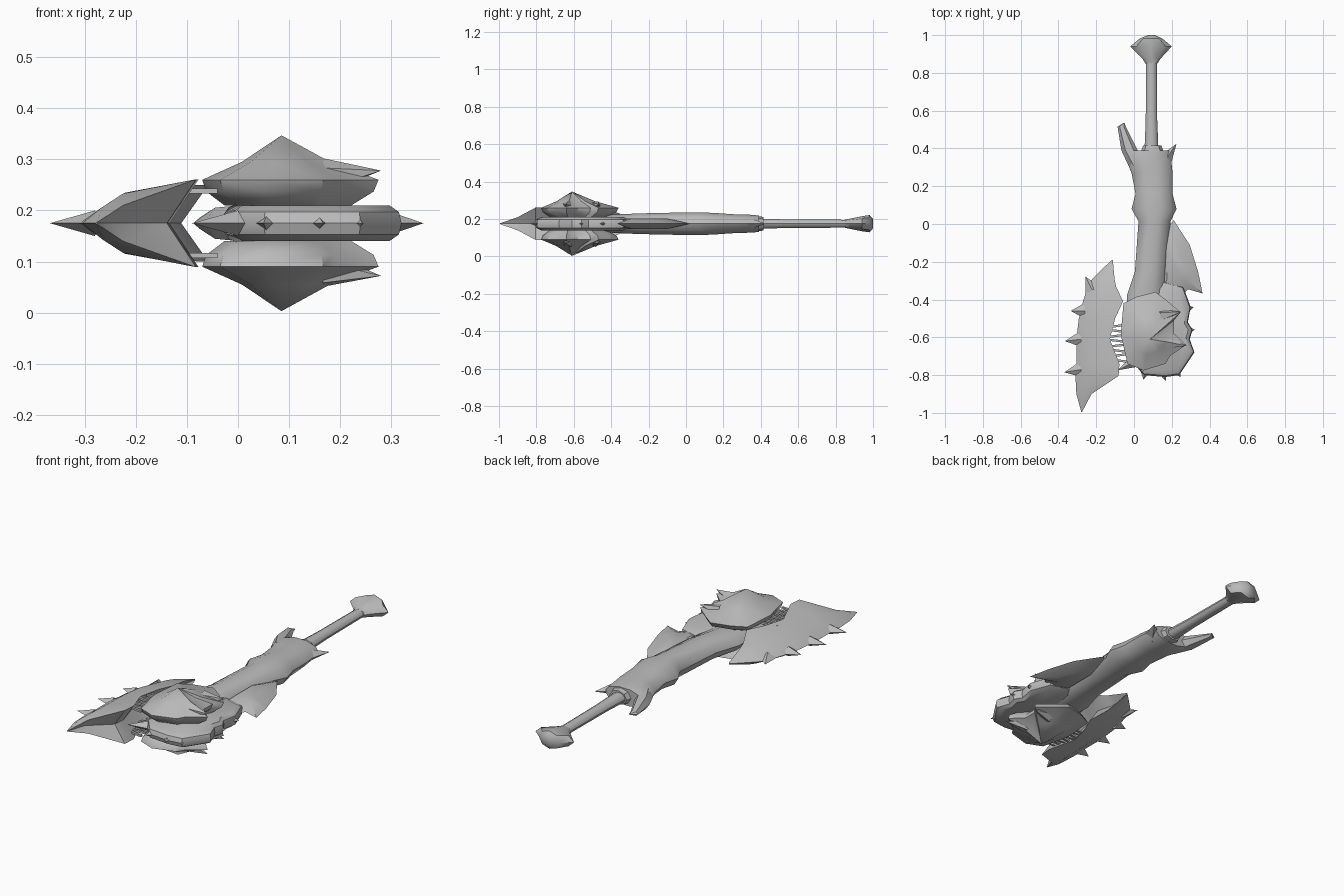
import bpy, bmesh, math
from mathutils import Vector

ZC = 0.175  # height of the symmetry plane
metal = bpy.data.materials.new("grey_metal")
metal.diffuse_color = (0.50, 0.50, 0.50, 1)


def finish(name, bm, angle=35):
    bmesh.ops.remove_doubles(bm, verts=bm.verts, dist=0.0005)
    bmesh.ops.recalc_face_normals(bm, faces=bm.faces)
    me = bpy.data.meshes.new(name)
    bm.to_mesh(me)
    bm.free()
    me.materials.append(metal)
    ob = bpy.data.objects.new(name, me)
    bpy.context.collection.objects.link(ob)
    bpy.ops.object.select_all(action='DESELECT')
    ob.select_set(True)
    bpy.context.view_layer.objects.active = ob
    bpy.ops.object.shade_smooth_by_angle(angle=math.radians(angle))
    return ob


def loft(name, rings, angle=35):
    """Skin equal-length closed rings and cap both ends."""
    bm = bmesh.new()
    vr = [[bm.verts.new(p) for p in r] for r in rings]
    n = len(vr[0])
    for a, b in zip(vr, vr[1:]):
        for i in range(n):
            j = (i + 1) % n
            bm.faces.new((a[i], a[j], b[j], b[i]))
    bm.faces.new(vr[0])
    bm.faces.new(vr[-1])
    return finish(name, bm, angle)


def oval_loft(name, stations, n=10, angle=40):
    """Stations (y, x_left, x_right, half_height) along the length."""
    rings = []
    for y, x0, x1, h in stations:
        c, r = (x0 + x1) / 2, (x1 - x0) / 2
        rings.append([(c + r * math.cos(2 * math.pi * k / n), y,
                       ZC + h * math.sin(2 * math.pi * k / n)) for k in range(n)])
    return loft(name, rings, angle)


def slab(name, outline, centre, levels, angle=35):
    """Stack scaled copies of a plan outline; levels are (scale, z)."""
    c = Vector(centre)
    rings = []
    for s, z in levels:
        rings.append([(c + (Vector(p) - c) * s).to_3d() + Vector((0, 0, z))
                      for p in outline])
    return loft(name, rings, angle)


def spike(name, base, tip, width, height):
    """Four-sided spike lying in the symmetry plane."""
    b, t = Vector((*base, ZC)), Vector((*tip, ZC))
    d = (t - b).normalized()
    s = Vector((-d.y, d.x, 0)) * width / 2
    up = Vector((0, 0, height / 2))
    bm = bmesh.new()
    ring = [bm.verts.new(b + o) for o in (s, up, -s, -up)]
    top = bm.verts.new(t)
    for i in range(4):
        bm.faces.new((ring[i], ring[(i + 1) % 4], top))
    bm.faces.new(ring)
    return finish(name, bm)


# Grip and pommel
oval_loft("grip", [(0.38, 0.055, 0.13, 0.028), (0.55, 0.062, 0.123, 0.024),
                   (0.88, 0.064, 0.121, 0.022)])
oval_loft("pommel", [(0.85, 0.06, 0.125, 0.022), (0.875, 0.045, 0.14, 0.027),
                     (0.94, -0.02, 0.2, 0.04), (0.982, 0.03, 0.15, 0.046),
                     (1.0, 0.075, 0.11, 0.025)], 8)
oval_loft("collar", [(0.36, 0.03, 0.165, 0.045), (0.415, 0.048, 0.145, 0.036)], 8)

# Shaft with flared knuckles
oval_loft("shaft", [(0.39, -0.03, 0.19, 0.045), (0.36, -0.05, 0.195, 0.05),
                    (0.27, -0.013, 0.204, 0.052), (0.16, 0.008, 0.204, 0.06),
                    (0.08, -0.013, 0.225, 0.064), (0.015, 0.024, 0.194, 0.064),
                    (-0.25, 0.005, 0.172, 0.058), (-0.38, -0.038, 0.162, 0.052),
                    (-0.6, -0.04, 0.16, 0.036)])

# Horns beside the collar
oval_loft("left_horn", [(0.31, -0.03, 0.08, 0.04), (0.39, -0.067, 0.02, 0.035),
                        (0.515, -0.087, -0.043, 0.012), (0.535, -0.056, -0.05, 0.003)], 6)
spike("right_horn", (0.16, 0.33), (0.225, 0.425), 0.08, 0.07)

# Head core under the shells
core = [(-0.015, -0.72), (0.05, -0.8), (0.165, -0.81), (0.24, -0.8), (0.32, -0.68),
        (0.295, -0.61), (0.31, -0.56), (0.285, -0.52), (0.3, -0.44), (0.26, -0.33),
        (0.15, -0.3), (0.0, -0.36)]
slab("head_core", core, (0.15, -0.56),
     [(0.86, ZC - 0.035), (0.97, ZC - 0.022), (1, ZC), (0.97, ZC + 0.022),
      (0.86, ZC + 0.035)])
for b, t in [((0.06, -0.77), (0.05, -0.825)), ((0.15, -0.77), (0.167, -0.832)),
             ((0.27, -0.56), (0.322, -0.56)), ((0.27, -0.45), (0.315, -0.44)),
             ((0.22, -0.76), (0.245, -0.81)), ((0.0, -0.73), (-0.09, -0.775))]:
    spike("head_spike", b, t, 0.06, 0.05)

# Domed shells above and below the core
shell = [(-0.056, -0.42), (0.013, -0.385), (0.114, -0.36), (0.167, -0.4),
         (0.247, -0.467), (0.212, -0.51), (0.212, -0.58), (0.275, -0.64),
         (0.19, -0.7), (0.167, -0.74), (0.05, -0.775), (-0.035, -0.74), (-0.07, -0.585)]
for name, s in (("upper_shell", 1), ("lower_shell", -1)):
    slab(name, shell, (0.085, -0.61),
         [(0.72, ZC + s * 0.035), (0.95, ZC + s * 0.062), (1, ZC + s * 0.085),
          (0.5, ZC + s * 0.12), (0.0, ZC + s * 0.172)], 40)
    # raised corner thorns
    for tip, base in (((0.28, -0.645), (0.18, -0.63)), ((0.25, -0.465), (0.17, -0.48))):
        bm = bmesh.new()
        r = bmesh.ops.create_cone(bm, segments=5, radius1=0.035, radius2=0, depth=0.11)
        d = Vector((tip[0] - base[0], tip[1] - base[1], s * 0.01))
        q = Vector((0, 0, 1)).rotation_difference(d)
        mid = Vector((*tip, ZC + s * 0.103)) - d.normalized() * 0.055
        for v in r["verts"]:
            v.co = q @ v.co + mid
        finish("shell_thorn", bm)

# Side fin
fin = [(0.21, 0.02), (0.295, -0.11), (0.34, -0.255), (0.363, -0.368), (0.285, -0.345),
       (0.24, -0.4), (0.15, -0.36), (0.15, -0.05)]
slab("side_fin", fin, (0.2, -0.22), [(0.5, ZC - 0.028), (1, ZC), (0.5, ZC + 0.028)])

# Wedge blade: (y, outer x, middle x, inner x, middle half height, inner half height)
rings = []
for y, xo, xm, xi, tm, ti in [
        (-0.19, -0.118, -0.115, -0.112, 0.004, 0.004),
        (-0.29, -0.22, -0.16, -0.103, 0.03, 0.035),
        (-0.33, -0.245, -0.17, -0.095, 0.038, 0.045),
        (-0.41, -0.27, -0.19, -0.058, 0.045, 0.075),
        (-0.5, -0.292, -0.21, -0.1, 0.053, 0.074),
        (-0.61, -0.305, -0.22, -0.128, 0.056, 0.072),
        (-0.74, -0.305, -0.22, -0.077, 0.06, 0.086),
        (-0.805, -0.31, -0.225, -0.082, 0.058, 0.086),
        (-0.9, -0.305, -0.265, -0.225, 0.032, 0.035),
        (-0.995, -0.279, -0.277, -0.275, 0.002, 0.002)]:
    xr = xi - 0.25 * (xi - xo)  # hollowed inner face
    rings.append([(xo, y, ZC), (xm, y, ZC + tm), (xi, y, ZC + ti), (xr, y, ZC),
                  (xi, y, ZC - ti), (xm, y, ZC - tm)])
loft("blade", rings)
for b, t in [((-0.22, -0.35), (-0.257, -0.278)), ((-0.26, -0.46), (-0.335, -0.46)),
             ((-0.28, -0.61), (-0.366, -0.62)), ((-0.28, -0.77), (-0.368, -0.785))]:
    spike("blade_spike", b, t, 0.085, 0.05)

# Thin sinews joining blade and shells
for s in (1, -1):
    for i in range(8):
        y = -0.54 - i * 0.026
        bm = bmesh.new()
        r = bmesh.ops.create_cube(bm, size=1)
        for v in r["verts"]:
            x, yy, z = v.co
            v.co = (-0.09 + x * 0.1, y + yy * 0.012 + x * 0.012 * (-1) ** i,
                    ZC + s * 0.063 + z * 0.01)
        finish("sinew", bm)
